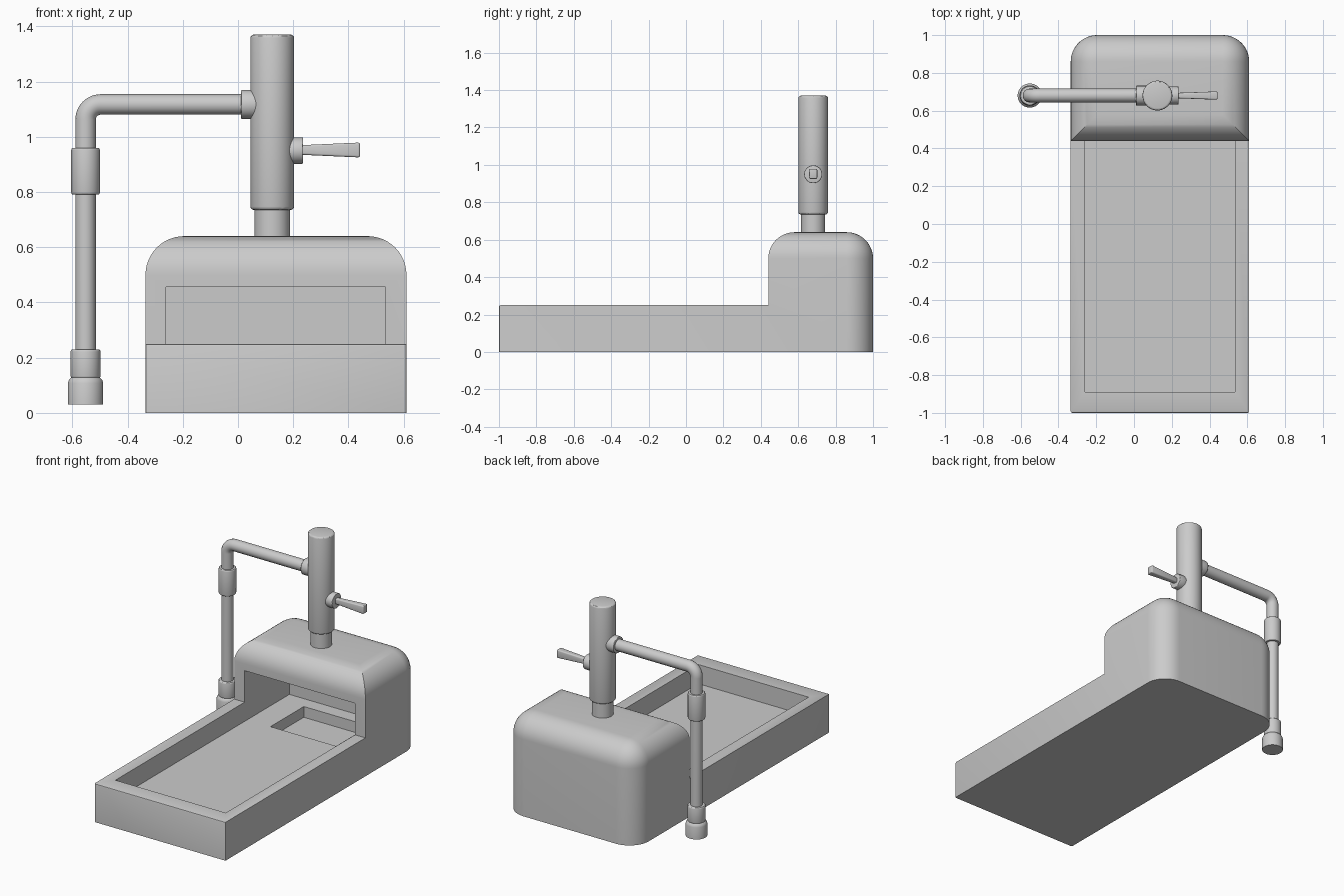
import bpy, bmesh, math
from mathutils import Vector, Matrix

if "Cube" in bpy.data.objects:
    bpy.data.objects.remove(bpy.data.objects["Cube"])

COL_X, COL_Y = 0.124, 0.68      # centre of the faucet column
PIPE_X = -0.552                 # centre of the hanging pipe
ARM_Z = 1.117


def add_object(name, bm, smooth=True):
    bmesh.ops.recalc_face_normals(bm, faces=bm.faces)
    mesh = bpy.data.meshes.new(name)
    bm.to_mesh(mesh)
    bm.free()
    ob = bpy.data.objects.new(name, mesh)
    bpy.context.collection.objects.link(ob)
    if smooth:
        shade(ob)
    return ob


def activate(ob):
    bpy.ops.object.select_all(action='DESELECT')
    ob.select_set(True)
    bpy.context.view_layer.objects.active = ob


def shade(ob):
    activate(ob)
    bpy.ops.object.shade_smooth_by_angle(angle=math.radians(30))


def box(name, lo, hi, smooth=False):
    bm = bmesh.new()
    bmesh.ops.create_cube(bm, size=1)
    for v in bm.verts:
        v.co = [(a + b) / 2 + c * (b - a) for a, b, c in zip(lo, hi, v.co)]
    return add_object(name, bm, smooth)


def cut(ob, cutter):
    cutter.hide_render = True
    mod = ob.modifiers.new("cut", 'BOOLEAN')
    mod.operation, mod.object, mod.solver = 'DIFFERENCE', cutter, 'EXACT'
    activate(ob)
    bpy.ops.object.modifier_apply(modifier=mod.name)
    bpy.data.objects.remove(cutter)


def tube(name, origin, axis, start, end, radius, bevel=0.008, sides=40):
    """Capped cylinder with rounded rims, from start to end along axis."""
    bm = bmesh.new()
    bmesh.ops.create_cone(bm, cap_ends=True, segments=sides, radius1=radius,
                          radius2=radius, depth=end - start)
    if bevel:
        rims = [e for e in bm.edges if abs(e.verts[0].co.z - e.verts[1].co.z) < 1e-6]
        bmesh.ops.bevel(bm, geom=rims, offset=bevel, segments=3, profile=0.5,
                        affect='EDGES')
    axis = Vector(axis)
    turn = Vector((0, 0, 1)).rotation_difference(axis).to_matrix().to_4x4()
    place = Matrix.Translation(Vector(origin) + axis * (start + end) / 2)
    bm.transform(place @ turn)
    return add_object(name, bm)


# Basin body: L-shaped side profile with a rounded rear housing
bm = bmesh.new()
profile = [(-1, 0), (1, 0), (1, .64), (.44, .64), (.44, .25), (-1, .25)]
face = bm.faces.new([bm.verts.new((-.335, y, z)) for y, z in profile])
ext = bmesh.ops.extrude_face_region(bm, geom=[face])
bmesh.ops.translate(bm, vec=(.945, 0, 0),
                    verts=[g for g in ext['geom'] if isinstance(g, bmesh.types.BMVert)])


def edges_where(test):
    return [e for e in bm.edges if test(e.verts[0].co, e.verts[1].co)]


big = edges_where(lambda a, b: min(a.z, b.z) > .6 or
                  (min(a.y, b.y) > .99 and abs(a.z - b.z) > .3))
bmesh.ops.bevel(bm, geom=big, offset=.14, segments=12, profile=.5, affect='EDGES')
small = edges_where(lambda a, b: max(a.y, b.y) < -.99 and max(a.z, b.z) > .2)
bmesh.ops.bevel(bm, geom=small, offset=.008, segments=2, profile=.5, affect='EDGES')
body = add_object("basin_body", bm, smooth=False)

# Tray recess running into the housing, and the deeper pocket at its end
cut(body, box("tray_cutter", (-.26, -.89, .125), (.535, .90, .455)))
cut(body, box("pocket_cutter", (-.093, .467, .055), (.38, .81, .2)))
shade(body)

# Faucet column
col = (COL_X, COL_Y, 0)
up = (0, 0, 1)
tube("column_neck", col, up, .60, .75, .064, 0)
tube("column", col, up, .735, 1.37, .079, .012)

# Horizontal arm bending down into the hanging pipe
R = .055
path = [(.06, ARM_Z)]
for i in range(11):
    a = math.pi / 2 * (1 + i / 10)
    path.append((PIPE_X + R + R * math.cos(a), ARM_Z - R + R * math.sin(a)))
path.append((PIPE_X, .18))
curve = bpy.data.curves.new("arm_pipe_path", 'CURVE')
curve.dimensions = '3D'
curve.bevel_depth = .037
curve.bevel_resolution = 6
curve.use_fill_caps = True
spline = curve.splines.new('POLY')
spline.points.add(len(path) - 1)
for p, (x, z) in zip(spline.points, path):
    p.co = (x, COL_Y, z, 1)
arm = bpy.data.objects.new("arm_pipe", curve)
bpy.context.collection.objects.link(arm)
activate(arm)
bpy.ops.object.convert(target='MESH')
shade(bpy.context.object)

# Collars on the column
tube("arm_collar", (0, COL_Y, ARM_Z), (1, 0, 0), .01, .08, .052, .004)
tube("lever_collar", (0, COL_Y, .95), (1, 0, 0), .18, .236, .048, .004)

# Sleeves and nozzle on the hanging pipe
pipe = (PIPE_X, COL_Y, 0)
tube("upper_sleeve", pipe, up, .79, .96, .052)
tube("lower_sleeve", pipe, up, .125, .23, .054)
bm = bmesh.new()
pts = [(0, .03), (.064, .03), (.064, .108), (.060, .120), (.052, .128), (0, .128)]
vs = [bm.verts.new((PIPE_X + r, COL_Y, z)) for r, z in pts]
es = [bm.edges.new(p) for p in zip(vs, vs[1:])]
bmesh.ops.spin(bm, geom=vs + es, cent=pipe, axis=up, angle=math.tau, steps=40)
bmesh.ops.remove_doubles(bm, verts=bm.verts, dist=1e-5)
add_object("nozzle", bm)

# Lever flaring towards its tip
bm = bmesh.new()
bmesh.ops.create_cube(bm, size=1)
for v in bm.verts:
    tip = v.co.x > 0
    v.co = (.442 if tip else .22,
            COL_Y + v.co.y * (.044 if tip else .028),
            .952 + v.co.z * (.054 if tip else .034))
bmesh.ops.bevel(bm, geom=bm.edges[:], offset=.007, segments=3, profile=.5, affect='EDGES')
add_object("lever", bm)
